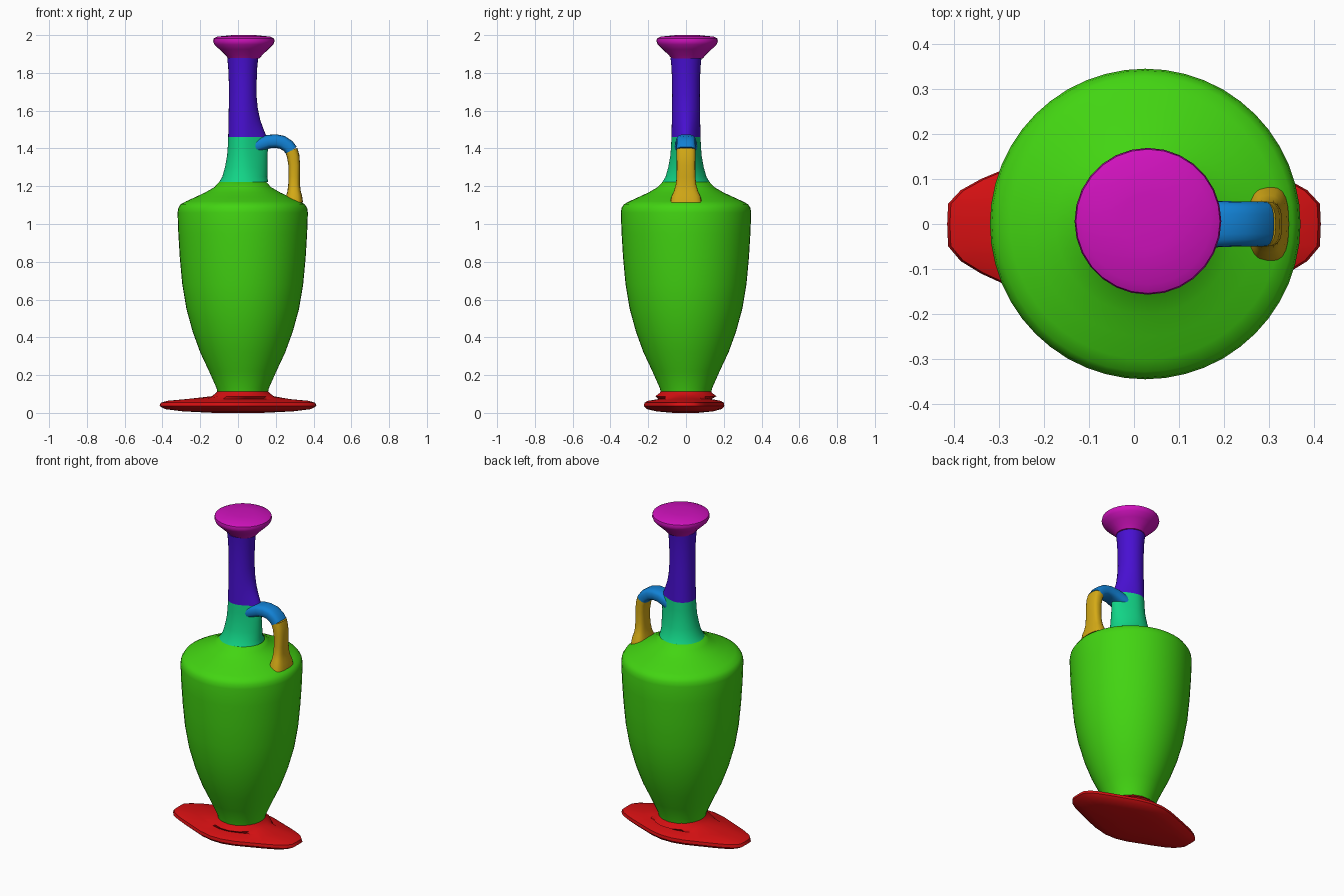
import bpy, bmesh, math

if "Cube" in bpy.data.objects:
    bpy.data.objects.remove(bpy.data.objects["Cube"])

CX = 0.025  # axis of the vessel


def mat(name, rgb):
    m = bpy.data.materials.new(name)
    m.diffuse_color = (*rgb, 1)
    m.use_nodes = True
    m.node_tree.nodes["Principled BSDF"].inputs["Base Color"].default_value = m.diffuse_color
    return m


GREEN = mat("green", (0.055, 0.66, 0.006))
TEAL = mat("teal", (0.006, 0.66, 0.24))
VIOLET = mat("violet", (0.065, 0.005, 0.64))
MAGENTA = mat("magenta", (0.62, 0.006, 0.50))
RED = mat("red", (0.66, 0.005, 0.006))
BLUE = mat("blue", (0.006, 0.22, 0.66))
YELLOW = mat("yellow", (0.66, 0.40, 0.008))


def loft(name, rings, material, angle=50, cap_start=True, cap_end=True):
    """Skin a list of closed rings with equal point counts."""
    bm = bmesh.new()
    loops = [[bm.verts.new(p) for p in ring] for ring in rings]
    n = len(loops[0])
    for a, b in zip(loops, loops[1:]):
        for i in range(n):
            j = (i + 1) % n
            bm.faces.new((a[i], a[j], b[j], b[i]))
    if cap_start:
        bm.faces.new(loops[0][::-1])
    if cap_end:
        bm.faces.new(loops[-1])
    bmesh.ops.recalc_face_normals(bm, faces=bm.faces)
    me = bpy.data.meshes.new(name)
    bm.to_mesh(me)
    bm.free()
    me.materials.append(material)
    ob = bpy.data.objects.new(name, me)
    bpy.context.collection.objects.link(ob)
    bpy.context.view_layer.objects.active = ob
    ob.select_set(True)
    bpy.ops.object.shade_smooth_by_angle(angle=math.radians(angle))
    ob.select_set(False)
    return ob


def circle(r, z, bulge=0, cx=CX, cy=0, n=48):
    """Ring around the axis, optionally swelling toward the handle."""
    pts = []
    for i in range(n):
        a = 2 * math.pi * i / n
        x = r * math.cos(a) + bulge * max(0, math.cos(a)) ** 3
        pts.append((cx + x, cy + r * math.sin(a), z))
    return pts


# Body: tapered belly and sloping shoulder
loft("body", [circle(r, z) for r, z in (
    (0.13, 0.09), (0.138, 0.13), (0.178, 0.22), (0.225, 0.32), (0.265, 0.43),
    (0.298, 0.55), (0.32, 0.68), (0.333, 0.82), (0.341, 0.95), (0.345, 1.06),
    (0.341, 1.085), (0.328, 1.105), (0.30, 1.12), (0.25, 1.143),
    (0.20, 1.166), (0.15, 1.195), (0.125, 1.222))], GREEN)

# Neck in two colours, swelling where the handle joins
loft("lower_neck", [circle(*p) for p in (
    (0.125, 1.222, 0.01), (0.108, 1.25, 0.022), (0.094, 1.30, 0.038),
    (0.083, 1.36, 0.048), (0.079, 1.41, 0.055), (0.077, 1.46, 0.05))], TEAL)
loft("upper_neck", [circle(*p) for p in (
    (0.077, 1.46, 0.05), (0.076, 1.50, 0.035), (0.075, 1.55, 0.018),
    (0.074, 1.61, 0.006), (0.073, 1.68, 0), (0.074, 1.76, 0),
    (0.077, 1.83, 0), (0.082, 1.88, 0))], VIOLET)

# Flared lip with a closed, slightly domed top
loft("lip", [circle(r, z, cx=0.031, cy=0.006, n=28) for r, z in (
    (0.082, 1.875), (0.098, 1.895), (0.13, 1.925), (0.156, 1.95),
    (0.163, 1.968), (0.16, 1.982), (0.14, 1.992), (0.06, 2.0))], MAGENTA, 40)

# Foot: long lozenge plate rising to a round collar
HALF = [(0.415, 0.0), (0.413, 0.045), (0.385, 0.075), (0.34, 0.10),
        (0.28, 0.125), (0.20, 0.155), (0.12, 0.185), (0.04, 0.203)]
BACK = HALF + [(-x, y) for x, y in HALF[:0:-1]]
OUTLINE = BACK + [(-0.415, 0.0)] + [(x, -y * 1.1) for x, y in BACK[:0:-1]]


def plate(s, z):
    return [(x * s, y * s, z) for x, y in OUTLINE]


def collar(r, z, blend=1.0):
    pts = []
    for x, y in OUTLINE:
        d = math.hypot(x, y)
        pts.append((CX + x / d * r, y / d * r, z))
    return pts


loft("foot", [plate(0.3, 0.0), plate(0.7, 0.008), plate(0.93, 0.02),
              plate(1.0, 0.036), plate(0.985, 0.054), plate(0.9, 0.064),
              plate(0.66, 0.073), collar(0.165, 0.088), collar(0.142, 0.105),
              collar(0.132, 0.118)], RED)


def strap(name, path, material):
    """Sweep a rounded oblong section along an x-z path (x, z, thick, wide)."""
    rings = []
    for i, (x, z, t, w) in enumerate(path):
        a, b = path[max(i - 1, 0)], path[min(i + 1, len(path) - 1)]
        dx, dz = b[0] - a[0], b[1] - a[1]
        d = math.hypot(dx, dz)
        ring = []
        for k in range(20):
            c, s = math.cos(k * math.pi / 10), math.sin(k * math.pi / 10)
            u = t * math.copysign(abs(c) ** 0.7, c)
            v = w * math.copysign(abs(s) ** 0.7, s)
            ring.append((x - dz / d * u, v, z + dx / d * u))
        rings.append(ring)
    return loft(name, rings, material)


# Handle: arch leaving the neck, then the drop to the shoulder
strap("handle_arch", [
    (0.075, 1.405, 0.038, 0.062), (0.12, 1.422, 0.036, 0.057),
    (0.16, 1.436, 0.036, 0.053), (0.20, 1.439, 0.036, 0.051),
    (0.235, 1.432, 0.036, 0.05), (0.265, 1.413, 0.035, 0.05),
    (0.284, 1.388, 0.034, 0.05)], BLUE)
strap("handle_drop", [
    (0.282, 1.392, 0.034, 0.05), (0.292, 1.36, 0.033, 0.05),
    (0.298, 1.31, 0.031, 0.049), (0.298, 1.25, 0.03, 0.05),
    (0.297, 1.21, 0.031, 0.054), (0.297, 1.175, 0.035, 0.064),
    (0.297, 1.15, 0.042, 0.076), (0.297, 1.115, 0.047, 0.084)], YELLOW)
